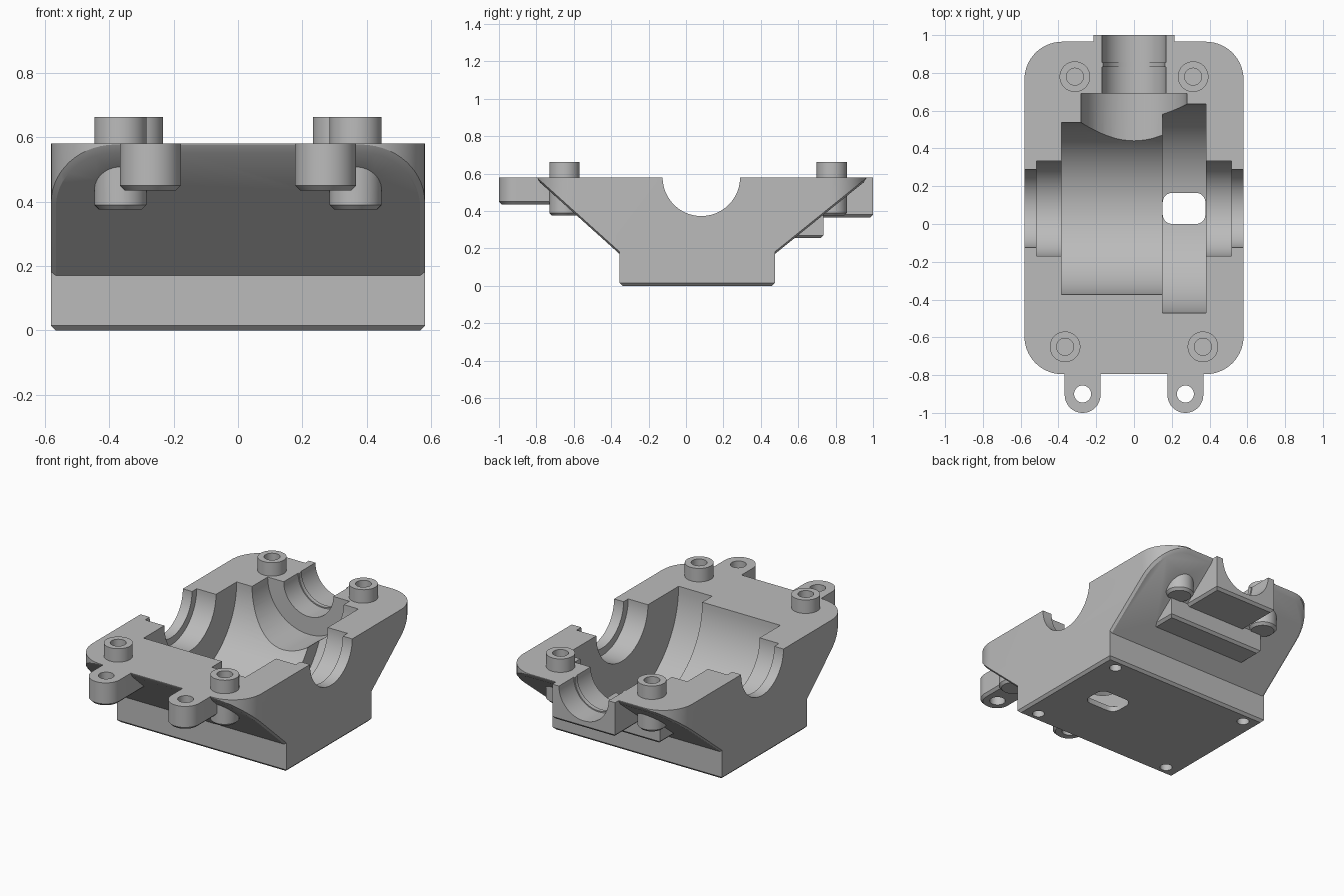
import bpy, bmesh, math

if "Cube" in bpy.data.objects:
    bpy.data.objects.remove(bpy.data.objects["Cube"])

grey = bpy.data.materials.new("plain grey")
grey.diffuse_color = (0.5, 0.5, 0.5, 1)
grey.use_nodes = True
grey.node_tree.nodes["Principled BSDF"].inputs["Base Color"].default_value = grey.diffuse_color
TOP = 0.58          # split plane of the housing
AXLE_Y = 0.082      # cross axis of the gear cavity
CH = 0.015          # small chamfer


def hull(name, pts):
    """Convex solid around a set of points, coplanar triangles merged."""
    bm = bmesh.new()
    for p in pts:
        bm.verts.new(p)
    res = bmesh.ops.convex_hull(bm, input=bm.verts[:])
    junk = {v for v in res["geom_interior"] + res["geom_unused"]
            if isinstance(v, bmesh.types.BMVert)}
    bmesh.ops.delete(bm, geom=list(junk), context='VERTS')
    bmesh.ops.dissolve_limit(bm, angle_limit=math.radians(0.4),
                             verts=bm.verts[:], edges=bm.edges[:])
    bmesh.ops.recalc_face_normals(bm, faces=bm.faces[:])
    me = bpy.data.meshes.new(name)
    bm.to_mesh(me)
    bm.free()
    ob = bpy.data.objects.new(name, me)
    bpy.context.collection.objects.link(ob)
    me.materials.append(grey)
    return ob


def circle(cx, cy, r, n=48):
    return [(cx + r * math.cos(2 * math.pi * i / n),
             cy + r * math.sin(2 * math.pi * i / n)) for i in range(n)]


def cylinder(name, axis, a, b, r, s0, s1, chamfer=0, n=48):
    """Cylinder along an axis; a, b are the two centre coordinates left."""
    pts = []
    for s, rad in ((s0, r - chamfer), (s0 + chamfer, r), (s1, r)):
        for u, v in circle(a, b, rad, n):
            pts.append({'X': (s, u, v), 'Y': (u, s, v), 'Z': (u, v, s)}[axis])
    return hull(name, set(pts))


def block(name, x, y0, y1, z0, z1, chamfer=0):
    """Block symmetric in x, with a chamfered bottom edge."""
    pts = set()
    for z, c in ((z0, chamfer), (z0 + chamfer, 0), (z1, 0)):
        for sx in (-1, 1):
            pts |= {(sx * (x - c), y0 + c, z), (sx * (x - c), y1 - c, z)}
    return hull(name, pts)


def combine(target, other, op):
    mod = target.modifiers.new("join", 'BOOLEAN')
    mod.operation = op
    mod.solver = 'EXACT'
    mod.object = other
    bpy.context.view_layer.objects.active = target
    bpy.ops.object.modifier_apply(modifier=mod.name)
    bpy.data.objects.remove(other, do_unlink=True)


# flared upper half: rounded plan outline over two sloping faces
def slope_z(y):
    if y < 0:
        return 0.17 + (-0.355 - y) * 0.898
    return 0.17 + (y - 0.475) * 0.806


R = 0.2
pts = []
for sx in (-1, 1):
    for sy, cy in ((-1, -0.595), (1, 0.765)):
        for i in range(15):
            t = math.pi / 2 * i / 14
            c, s = math.cos(t), math.sin(t)
            x, y = sx * (0.38 + R * c), cy + sy * R * s
            xi, yi = sx * (0.38 + (R - CH) * c), cy + sy * (R - CH) * s
            pts += [(x, y, TOP), (x, y, min(slope_z(y) + 0.012, TOP)),
                    (xi, yi, slope_z(yi))]
    for y in (-0.355, 0.475):
        pts += [(sx * 0.58, y, 0.182), (sx * 0.565, y, 0.17)]
housing = hull("housing", pts)

# base, input shaft housing
combine(housing, block("base", 0.58, -0.355, 0.475, 0, 0.25, CH), 'UNION')
combine(housing, block("shaft_block", 0.335, 0.3, 0.735, 0.255, 0.5, CH), 'UNION')
combine(housing, block("shaft_nose", 0.215, 0.5, 1.0, 0.365, TOP, CH), 'UNION')

# screw bosses and front mounting ears
screws = [(sx * x, y) for sx in (-1, 1) for x, y in ((0.365, -0.65), (0.313, 0.78))]
for x, y in screws:
    combine(housing, cylinder("boss", 'Z', x, y, 0.081, 0.375, 0.663, CH), 'UNION')
for sx in (-1, 1):
    ear = []
    for z, r in ((0.435, 0.08), (0.45, 0.095), (TOP, 0.095)):
        ear += [(x, y, z) for x, y in circle(sx * 0.272, -0.905, r)]
        ear += [(sx * 0.272 - r, -0.65, z), (sx * 0.272 + r, -0.65, z)]
    combine(housing, hull("ear", ear), 'UNION')

# stepped cavity along the cross axis
for r, x0, x1 in ((0.207, -0.7, 0.7), (0.2525, -0.517, 0.515),
                  (0.455, -0.385, 0.2), (0.5525, 0.15, 0.38)):
    combine(housing, cylinder("cavity", 'X', AXLE_Y, TOP, r, x0, x1, n=96), 'DIFFERENCE')

# input shaft bore with a narrow retaining rib
for r, y0, y1 in ((0.28, 0.2, 0.69), (0.163, 0.3, 1.2),
                  (0.17, 0.4, 0.83), (0.17, 0.855, 1.2)):
    combine(housing, cylinder("bore", 'Y', 0, TOP, r, y0, y1, n=72), 'DIFFERENCE')

# rounded slot through the floor
slot = [(x, y, z) for cx in (0.202, 0.328) for cy in (0.05, 0.115)
        for x, y in circle(cx, cy, 0.05, 24) for z in (-0.1, 0.1)]
combine(housing, hull("slot", slot), 'DIFFERENCE')

# screw holes, ear holes and base holes
holes = [(x, y, 0.045, 0.42, 0.8) for x, y in screws]
for sx in (-1, 1):
    holes.append((sx * 0.272, -0.9, 0.045, 0.3, 0.8))
    holes += [(sx * 0.48, y, 0.035, -0.1, 0.14) for y in (-0.285, 0.405)]
for x, y, r, z0, z1 in holes:
    combine(housing, cylinder("hole", 'Z', x, y, r, z0, z1, n=32), 'DIFFERENCE')

# smooth curved walls, sharp edges kept
bpy.ops.object.select_all(action='DESELECT')
housing.select_set(True)
bpy.context.view_layer.objects.active = housing
bpy.ops.object.shade_smooth_by_angle(angle=math.radians(25))
